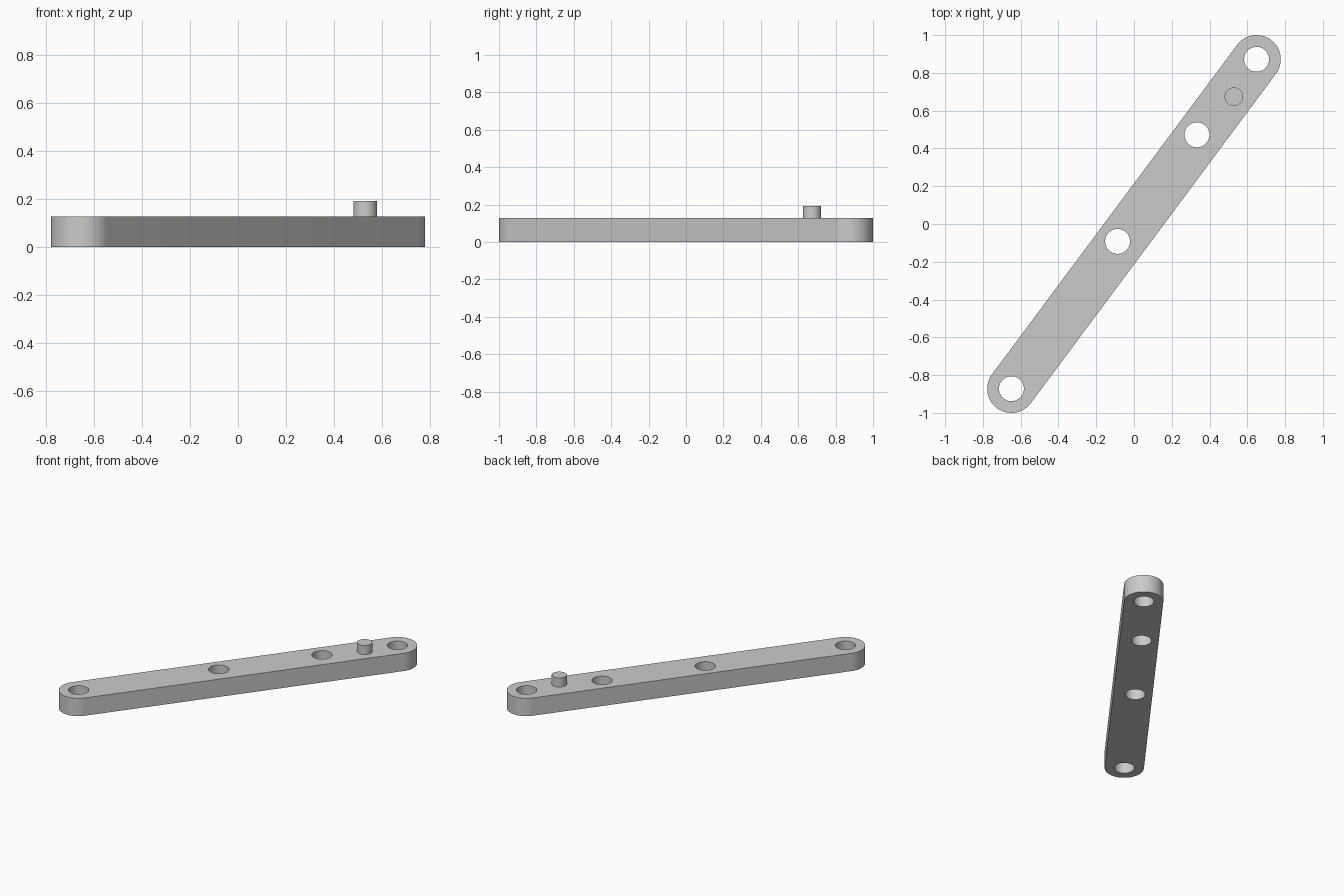
import bpy
import bmesh
from math import atan2, cos, sin, pi, radians
from mathutils import Vector

cube = bpy.data.objects.get("Cube")
if cube:
    bpy.data.objects.remove(cube, do_unlink=True)

THICK = 0.127
END = Vector((0.649, 0.872))
END_RADIUS = 0.128
HOLE_RADIUS = 0.066
HOLES = [END, Vector((0.333, 0.472)), Vector((-0.087, -0.092)), -END]
PEG = Vector((0.529, 0.674))
PEG_RADIUS = 0.049
PEG_TOP = 0.192

grey = bpy.data.materials.new("plain grey")
grey.use_nodes = True
colour = (0.6, 0.6, 0.6, 1)
grey.diffuse_color = colour
grey.node_tree.nodes["Principled BSDF"].inputs["Base Color"].default_value = colour


def arc(centre, radius, start, sweep, steps):
    """Points along an arc, including both ends."""
    return [centre + radius * Vector((cos(start + sweep * i / steps),
                                      sin(start + sweep * i / steps)))
            for i in range(steps + 1)]


def circle(centre, radius, steps=64):
    return arc(centre, radius, 0, 2 * pi, steps)[:-1]


def plate(name, loops, bottom, top):
    """Solid made by filling closed outlines and extruding them upwards."""
    bm = bmesh.new()
    edges = []
    for loop in loops:
        verts = [bm.verts.new((p.x, p.y, bottom)) for p in loop]
        edges += [bm.edges.new((v, verts[i - 1])) for i, v in enumerate(verts)]
    bmesh.ops.triangle_fill(bm, edges=edges, use_beauty=True, normal=(0, 0, 1))
    result = bmesh.ops.extrude_face_region(bm, geom=bm.faces[:], use_keep_orig=True)
    raised = [g for g in result["geom"] if isinstance(g, bmesh.types.BMVert)]
    bmesh.ops.translate(bm, verts=raised, vec=(0, 0, top - bottom))
    bmesh.ops.recalc_face_normals(bm, faces=bm.faces[:])
    mesh = bpy.data.meshes.new(name)
    bm.to_mesh(mesh)
    bm.free()
    mesh.materials.append(grey)
    obj = bpy.data.objects.new(name, mesh)
    bpy.context.collection.objects.link(obj)
    bpy.ops.object.select_all(action="DESELECT")
    obj.select_set(True)
    bpy.context.view_layer.objects.active = obj
    bpy.ops.object.shade_smooth_by_angle(angle=radians(30))
    return obj


# Diagonal bar with rounded ends and four through holes
heading = atan2(END.y, END.x)
outline = (arc(END, END_RADIUS, heading - pi / 2, pi, 40)
           + arc(-END, END_RADIUS, heading + pi / 2, pi, 40))
plate("link_bar", [outline] + [circle(h, HOLE_RADIUS) for h in HOLES], 0, THICK)

# Short peg standing on the bar
plate("peg", [circle(PEG, PEG_RADIUS)], THICK, PEG_TOP)
